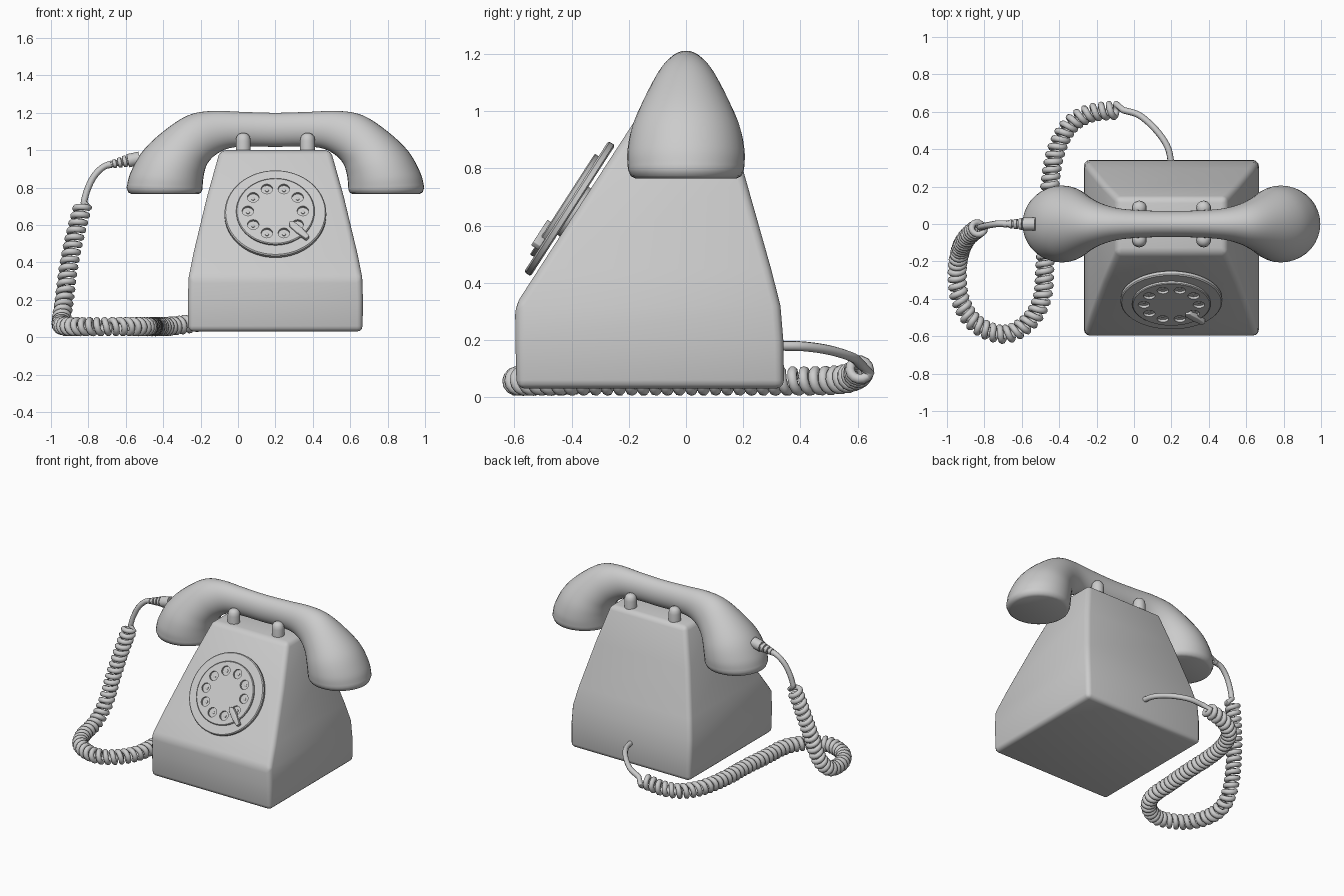
import bpy, bmesh, math
from mathutils import Vector, Matrix

if "Cube" in bpy.data.objects:
    bpy.data.objects.remove(bpy.data.objects["Cube"])

CX = 0.20  # phone centre line


def finish(name, bm, bevel=0.0, angle=35):
    bmesh.ops.recalc_face_normals(bm, faces=bm.faces)
    me = bpy.data.meshes.new(name)
    bm.to_mesh(me)
    bm.free()
    ob = bpy.data.objects.new(name, me)
    bpy.context.collection.objects.link(ob)
    select(ob)
    if bevel:
        m = ob.modifiers.new("bevel", 'BEVEL')
        m.width, m.segments, m.limit_method = bevel, 3, 'ANGLE'
        m.angle_limit = math.radians(25)
        bpy.ops.object.modifier_apply(modifier=m.name)
    bpy.ops.object.shade_smooth_by_angle(angle=math.radians(angle))
    return ob


def select(ob):
    bpy.ops.object.select_all(action='DESELECT')
    ob.select_set(True)
    bpy.context.view_layer.objects.active = ob


def loft(name, rings, bevel=0.0, angle=35):
    bm = bmesh.new()
    vs = [[bm.verts.new(p) for p in r] for r in rings]
    n = len(rings[0])
    for a, b in zip(vs, vs[1:]):
        for i in range(n):
            bm.faces.new((a[i], a[(i + 1) % n], b[(i + 1) % n], b[i]))
    bm.faces.new(vs[0])
    bm.faces.new(vs[-1])
    return finish(name, bm, bevel, angle)


def lathe(name, profile, mat, n=48, angle=35):
    """Profile of (radius, height) turned round the local z axis."""
    tau = 2 * math.pi
    return loft(name, [[mat @ Vector((r * math.cos(tau * i / n), r * math.sin(tau * i / n), z))
                        for i in range(n)] for r, z in profile], angle=angle)


def smooth_path(pts, steps):
    """Catmull-Rom interpolation of tuples of any length."""
    ps = [Vector(p) for p in pts]
    ps = [2 * ps[0] - ps[1]] + ps + [2 * ps[-1] - ps[-2]]
    out = []
    for a, b, c, d in zip(ps, ps[1:], ps[2:], ps[3:]):
        for k in range(steps):
            t = k / steps
            out.append(0.5 * (2 * b + (c - a) * t + (2 * a - 5 * b + 4 * c - d) * t * t
                              + (3 * b - a - 3 * c + d) * t ** 3))
    return out + [ps[-2]]


# Body: stacked rectangles (z, half width, front y, back y)
levels = [(.03, .466, -.592, .343), (.2, .468, -.596, .34), (.32, .464, -.597, .33),
          (.45, .438, -.513, .297), (.75, .366, -.319, .212), (1.0, .296, -.157, .142)]
loft("body", [[(CX - h, f, z), (CX + h, f, z), (CX + h, b, z), (CX - h, b, z)]
              for z, h, f, b in levels], bevel=.03)

# Handset: sections (inner x, inner z, outer x, outer z, half depth), mirrored
half = [(.15, 1.02, .18, 1.205, .073), (.25, 1.01, .34, 1.21, .086), (.32, .975, .47, 1.185, .115),
        (.362, .93, .6, 1.1, .155), (.38, .88, .71, .995, .19), (.387, .835, .775, .88, .205),
        (.39, .79, .796, .8, .203)]
key = [(-a, b, -c, d, w) for a, b, c, d, w in reversed(half)] + [(0, 1.018, 0, 1.2, .07)] + half
secs = [tuple(s) for s in smooth_path(key, 5)]
lip = [(.398, .772, .787, .774, .193), (.415, .765, .768, .765, .177)]
secs = [(-a, b, -c, d, w) for a, b, c, d, w in reversed(lip)] + secs + lip
rings = []
for ix, iz, ox, oz, w in secs:
    mid, arm = Vector((ix + ox, 0, iz + oz)) / 2, Vector((ox - ix, 0, oz - iz)) / 2
    rings.append([mid + Vector((CX, 0, 0)) + arm * math.cos(math.tau * i / 36)
                  + Vector((0, w * math.sin(math.tau * i / 36), 0)) for i in range(36)])
loft("handset", rings, angle=60)

# Cradle posts
post = [(.04, .97), (.04, 1.05), (.036, 1.072), (.025, 1.086), (.01, 1.092)]
for sx in (-1, 1):
    for sy in (-1, 1):
        lathe("cradle_post", post, Matrix.Translation((CX + sx * .172, sy * .085, 0)), 20, 60)

# Dial on the sloping front
dial = Matrix.Translation((CX, -.385, .645)) @ Matrix.Rotation(math.radians(57.2), 4, 'X')
lathe("dial_plate", [(.1, -.01), (.1, .012), (.266, .012), (.272, .017), (.272, .034),
                     (.266, .04), (.215, .04)], dial, 64)


def around(angle, r, z=0.0):
    a = math.radians(angle)
    return dial @ Matrix.Translation((r * math.cos(a), r * math.sin(a), z))


wheel = lathe("finger_wheel", [(.208, .036), (.21, .052), (.205, .056)], dial, 64)
bm = bmesh.new()
for k in range(10):
    bmesh.ops.create_cone(bm, cap_ends=True, segments=20, radius1=.031, radius2=.031,
                          depth=.06, matrix=around(36 * k, .147, .071))
cutter = finish("hole_cutter", bm)
cutter.hide_render = True
select(wheel)
mod = wheel.modifiers.new("holes", 'BOOLEAN')
mod.operation, mod.object, mod.solver = 'DIFFERENCE', cutter, 'EXACT'
bpy.ops.object.modifier_apply(modifier=mod.name)
bpy.data.objects.remove(cutter)
bpy.ops.object.shade_smooth_by_angle(angle=math.radians(35))
for k in range(10):
    lathe("hole_dot", [(.01, .038), (.01, .045), (.006, .047)], around(36 * k, .147), 10)

# Finger stop: tapered blade over the wheel
bm = bmesh.new()
outline = [(.105, 0), (.125, .018), (.18, .02), (.245, .012), (.245, -.012), (.18, -.02), (.125, -.018)]
turn = dial @ Matrix.Rotation(math.radians(-45), 4, 'Z')
bm.free()
loft("finger_stop", [[turn @ Vector((x, y, z)) for x, y in outline] for z in (.04, .07)], bevel=.004)

# Cord boot on the handset: stepped cone
axis = Vector((-.16, 0, -.034))
boot = Matrix.Translation((-.525, 0, .957)) @ axis.to_track_quat('Z', 'Y').to_matrix().to_4x4()
prof = [(.036, 0), (.036, .065)]
for k in range(4):
    z, r = .065 + .028 * k, .032 - .004 * k
    prof += [(r - .008, z + .001), (r - .008, z + .006), (r, z + .008), (r - .002, z + .026)]
lathe("cord_boot", prof, boot, 20)

# Cord: thin lead, coiled run, thin tail
lead = smooth_path([(-.66, 0, .93), (-.72, .002, .91), (-.77, -.005, .86), (-.805, -.012, .79),
                    (-.825, -.018, .72)], 8)
run = smooth_path([(-.83, -.02, .7), (-.87, -.05, .55), (-.905, -.09, .38), (-.93, -.15, .19),
                   (-.945, -.25, .085), (-.93, -.4, .06), (-.85, -.53, .057), (-.7, -.59, .057),
                   (-.57, -.53, .057), (-.492, -.4, .057), (-.475, -.2, .057), (-.458, 0, .057),
                   (-.45, .2, .057), (-.42, .38, .057), (-.35, .52, .06), (-.24, .59, .075),
                   (-.09, .61, .1)], 30)
tail = smooth_path([(-.06, .61, .115), (.03, .58, .14), (.12, .5, .165), (.18, .41, .178),
                    (.2, .32, .18)], 8)

PITCH, PER, RAD, WIRE = .042, 14, .035, .0175
coil, travelled, nxt = [], 0.0, 0.0
u = Vector((1, 0, 0))
for a, b in zip(run, run[1:]):
    d = b - a
    t = d.normalized()
    u = (u - t * u.dot(t)).normalized()  # carried along without twisting
    v = t.cross(u)
    while nxt < travelled + d.length:
        ang = math.tau * nxt / PITCH
        coil.append(a + t * (nxt - travelled) + RAD * (u * math.cos(ang) + v * math.sin(ang)))
        nxt += PITCH / PER
    travelled += d.length

pts = lead + coil + tail
cu = bpy.data.curves.new("cord", 'CURVE')
cu.dimensions, cu.bevel_depth, cu.bevel_resolution, cu.use_fill_caps = '3D', WIRE, 2, True
sp = cu.splines.new('POLY')
sp.points.add(len(pts) - 1)
for q, p in zip(sp.points, pts):
    q.co = (*p, 1)
cord = bpy.data.objects.new("cord", cu)
bpy.context.collection.objects.link(cord)
select(cord)
bpy.ops.object.convert(target='MESH')
bpy.ops.object.shade_smooth_by_angle(angle=math.radians(60))
